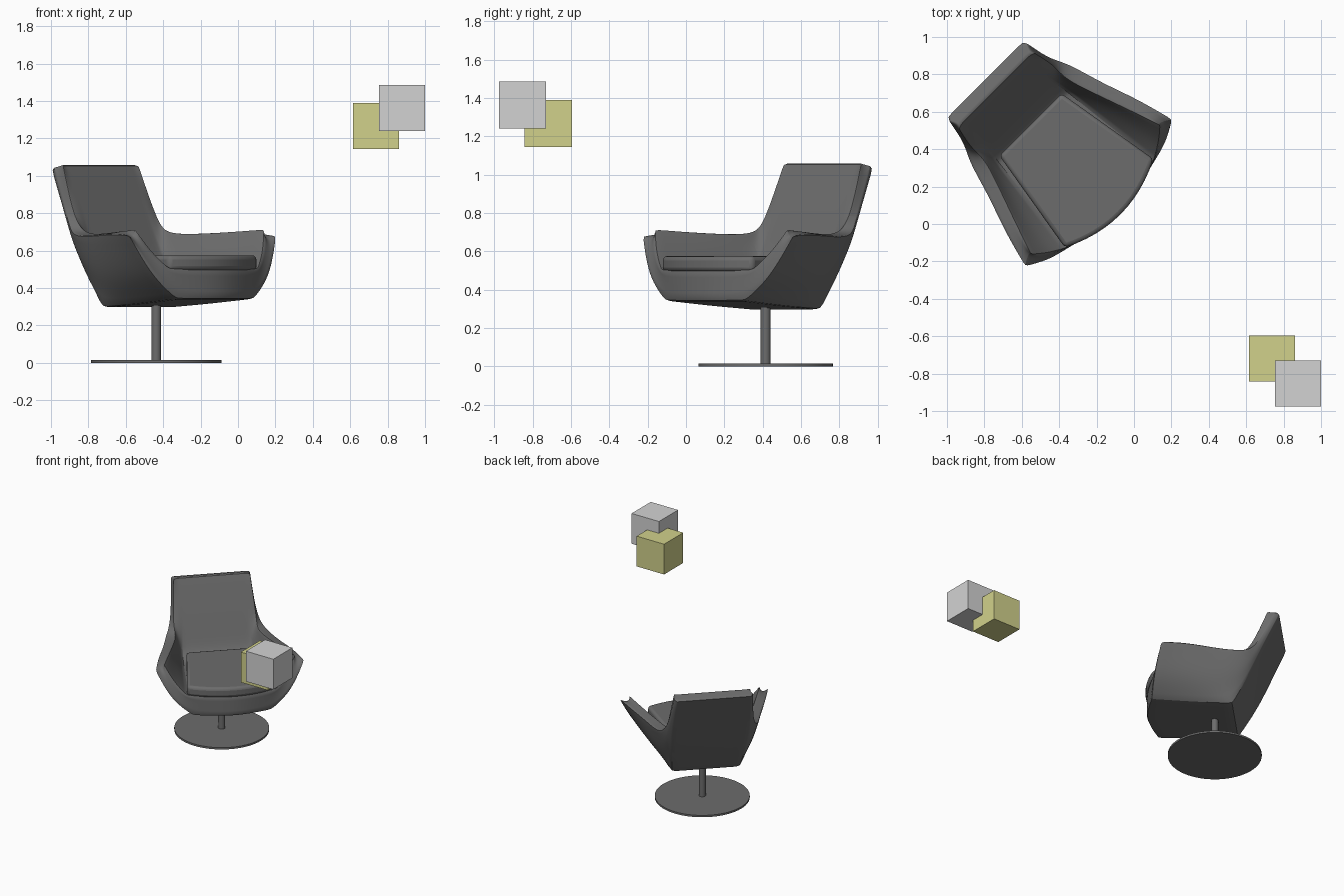
import bpy, bmesh, math
from mathutils import Vector

old = bpy.data.objects.get("Cube")
if old:
    bpy.data.objects.remove(old, do_unlink=True)


def material(name, color):
    mat = bpy.data.materials.new(name)
    mat.use_nodes = True
    mat.diffuse_color = (*color, 1)
    mat.node_tree.nodes["Principled BSDF"].inputs["Base Color"].default_value = (*color, 1)
    return mat


charcoal = material("charcoal", (.15, .15, .15))
light_grey = material("light grey", (.65, .65, .65))
olive = material("olive", (.64, .64, .26))


def finish(name, bm, mat, location, turn=0.0):
    bmesh.ops.recalc_face_normals(bm, faces=bm.faces)
    mesh = bpy.data.meshes.new(name)
    bm.to_mesh(mesh)
    bm.free()
    mesh.materials.append(mat)
    obj = bpy.data.objects.new(name, mesh)
    obj.location = location
    obj.rotation_euler.z = turn
    bpy.context.collection.objects.link(obj)
    return obj


def smooth(obj, angle):
    bpy.ops.object.select_all(action='DESELECT')
    obj.select_set(True)
    bpy.context.view_layer.objects.active = obj
    bpy.ops.object.shade_smooth_by_angle(angle=math.radians(angle))


CHAIR = (-.437, .415, 0)
TURN = math.radians(45)

# Half sections (side, forward, height): rim, side, lower corner, centre,
# running from the top of the back down and forward to the front lip
outer = [
    [(.295, -.48, 1.045), (.29, -.495, 1.04), (.28, -.51, 1.035), (0, -.51, 1.035)],
    [(.32, -.34, .74), (.315, -.36, .74), (.295, -.375, .74), (0, -.375, .74)],
    [(.375, -.26, .675), (.325, -.275, .56), (.285, -.285, .53), (0, -.29, .53)],
    [(.43, -.05, .68), (.36, -.1, .46), (.255, -.155, .295), (0, -.155, .295)],
    [(.5, .13, .69), (.425, .15, .46), (.275, .15, .315), (0, .16, .315)],
    [(.56, .355, .685), (.45, .42, .46), (.295, .45, .342), (0, .535, .342)],
]
inner = [
    [(.285, -.42, 1.06), (.26, -.43, 1.06), (.23, -.43, 1.06), (0, -.43, 1.06)],
    [(.315, -.3, .74), (.28, -.28, .73), (.24, -.275, .72), (0, -.275, .72)],
    [(.3, -.21, .69), (.285, -.215, .62), (.26, -.21, .55), (0, -.21, .55)],
    [(.355, -.05, .69), (.32, -.08, .6), (.27, -.14, .5), (0, -.14, .5)],
    [(.42, .13, .7), (.37, .13, .6), (.3, .13, .5), (0, .15, .5)],
    [(.49, .33, .717), (.42, .39, .59), (.335, .44, .505), (0, .535, .505)],
]


def build_shell():
    bm = bmesh.new()
    crease = bm.edges.layers.float.new("crease_edge")
    corner = bm.verts.layers.float.new("crease_vert")

    def grid(table):
        rows = []
        for half in table:
            full = half + [(-s, f, z) for s, f, z in half[-2::-1]]
            rows.append([bm.verts.new((s, -f, z)) for s, f, z in full])
        return rows

    out, inn = grid(outer), grid(inner)
    for rows in (out, inn):
        for a, b in zip(rows, rows[1:]):
            for i in range(len(a) - 1):
                bm.faces.new((a[i], a[i + 1], b[i + 1], b[i]))

    # Close the rim between the two skins
    def border(rows):
        return (rows[0] + [r[-1] for r in rows[1:]] + rows[-1][-2::-1]
                + [r[0] for r in rows[-2:0:-1]])

    ring_a, ring_b = border(out), border(inn)
    count = len(ring_a)
    for i in range(count):
        j = (i + 1) % count
        bm.faces.new((ring_a[i], ring_a[j], ring_b[j], ring_b[i]))

    # Keep rims and the folded lower edges crisp
    def sharpen(chain, value):
        for a, b in zip(chain, chain[1:]):
            edge = bm.edges.get((a, b))
            if edge:
                edge[crease] = value

    for ring in (ring_a, ring_b):
        sharpen(ring + ring[:1], .8)
    for col in (2, -3):
        sharpen([r[col] for r in out], .7)
        sharpen([r[col] for r in inn], .5)
    sharpen(out[3][2:-2], .85)
    sharpen(inn[3][2:-2], .5)

    # Pin the arm tips, the top of the back and the lower corners
    for side in (0, -1):
        for rows in (out, inn):
            rows[0][side][corner] = .85
            rows[-1][side][corner] = .85
    for col in (2, -3):
        for row in (out[0], out[3], out[-1], inn[-1]):
            row[col][corner] = .8

    shell = finish("seat_shell", bm, charcoal, CHAIR, TURN)
    rounding = shell.modifiers.new("Rounding", 'SUBSURF')
    rounding.levels = rounding.render_levels = 3
    smooth(shell, 40)


def build_cushion():
    bm = bmesh.new()
    steps = 12
    outline = [(-.235, -.165), (.235, -.165)]
    for i in range(steps + 1):
        t = 1 - 2 * i / steps
        outline.append((.335 * t, .43 + .085 * (1 - t * t)))
    base = bm.faces.new([bm.verts.new((s, -f, .495)) for s, f in outline])
    top = bmesh.ops.extrude_face_region(bm, geom=[base])["geom"]
    bmesh.ops.translate(bm, vec=Vector((0, 0, .08)),
                        verts=[v for v in top if isinstance(v, bmesh.types.BMVert)])
    cushion = finish("seat_cushion", bm, charcoal, CHAIR, TURN)
    bevel = cushion.modifiers.new("Soft edge", 'BEVEL')
    bevel.width, bevel.segments = .022, 3
    smooth(cushion, 40)


def cylinder(name, radius, low, high, sides):
    bm = bmesh.new()
    bmesh.ops.create_cone(bm, cap_ends=True, segments=sides, radius1=radius,
                          radius2=radius, depth=high - low)
    obj = finish(name, bm, charcoal, (CHAIR[0], CHAIR[1], (low + high) / 2))
    smooth(obj, 40)


def box(name, mat, center, size):
    bm = bmesh.new()
    bmesh.ops.create_cube(bm, size=size)
    finish(name, bm, mat, center)


# Chair
build_shell()
build_cushion()
cylinder("base_disc", .35, 0, .015, 64)
cylinder("pedestal", .026, .015, .32, 24)

# Floating blocks
box("grey_block", light_grey, (.877, -.852, 1.363), .246)
box("olive_block", olive, (.737, -.718, 1.267), .246)
